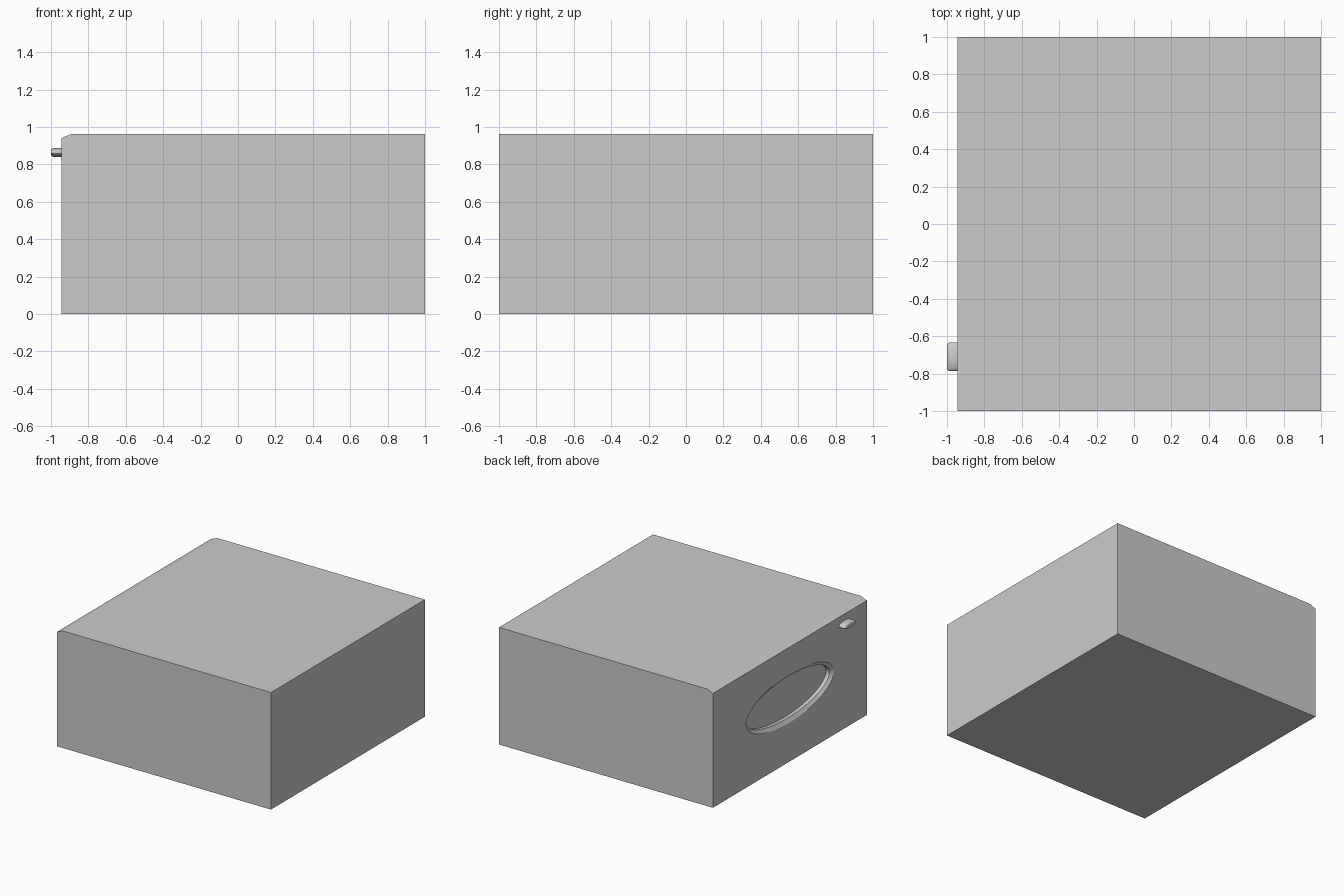
import bpy, bmesh
from math import cos, sin, pi, radians

if "Cube" in bpy.data.objects:
    bpy.data.objects.remove(bpy.data.objects["Cube"])


def make_object(name, bm):
    bmesh.ops.recalc_face_normals(bm, faces=bm.faces)
    mesh = bpy.data.meshes.new(name)
    bm.to_mesh(mesh)
    bm.free()
    obj = bpy.data.objects.new(name, mesh)
    bpy.context.collection.objects.link(obj)
    return obj


def oval_loft(name, cy, cz, rings, n=64):
    """Closed loft along x through ovals given as (x, half width, half height)."""
    bm = bmesh.new()
    loops = []
    for x, a, b in rings:
        loops.append([bm.verts.new((x, cy + a * cos(2 * pi * i / n),
                                    cz + b * sin(2 * pi * i / n))) for i in range(n)])
    for lo, hi in zip(loops, loops[1:]):
        for i in range(n):
            j = (i + 1) % n
            bm.faces.new((lo[i], lo[j], hi[j], hi[i]))
    bm.faces.new(loops[0])
    bm.faces.new(loops[-1])
    return make_object(name, bm)


def smooth(obj):
    bpy.ops.object.select_all(action='DESELECT')
    bpy.context.view_layer.objects.active = obj
    obj.select_set(True)
    bpy.ops.object.shade_smooth_by_angle(angle=radians(20))


# Box body: side profile with a chamfered top edge, extruded along y
FACE = -0.945
profile = [(FACE, 0), (1, 0), (1, 0.962), (-0.89, 0.962), (FACE, 0.94)]
bm = bmesh.new()
face = bm.faces.new([bm.verts.new((x, -1, z)) for x, z in profile])
ext = bmesh.ops.extrude_face_region(bm, geom=[face])
bmesh.ops.translate(bm, vec=(0, 2, 0),
                    verts=[v for v in ext['geom'] if isinstance(v, bmesh.types.BMVert)])
body = make_object("box_body", bm)

# Shallow oval recess with a flared rim, cut into the -x face
cutter = oval_loft("recess_cutter", 0, 0.52,
                   [(-1.0, 0.6525, 0.2825), (-0.925, 0.54, 0.17), (-0.895, 0.54, 0.17)])
cutter.hide_render = True
mod = body.modifiers.new("oval_recess", 'BOOLEAN')
mod.operation = 'DIFFERENCE'
mod.solver = 'EXACT'
mod.object = cutter
bpy.context.view_layer.objects.active = body
bpy.ops.object.modifier_apply(modifier=mod.name)
bpy.data.objects.remove(cutter)
smooth(body)

# Small oval button with a rounded outer edge
R = 0.015
rings = [(FACE + 0.01, 0.076, 0.024)]
for k in range(6):
    t = k / 5 * pi / 2
    inset = R * (1 - cos(t))
    rings.append((-1 + R - R * sin(t), 0.076 - inset, 0.024 - inset))
button = oval_loft("button", -0.71, 0.864, rings, 32)
smooth(button)
